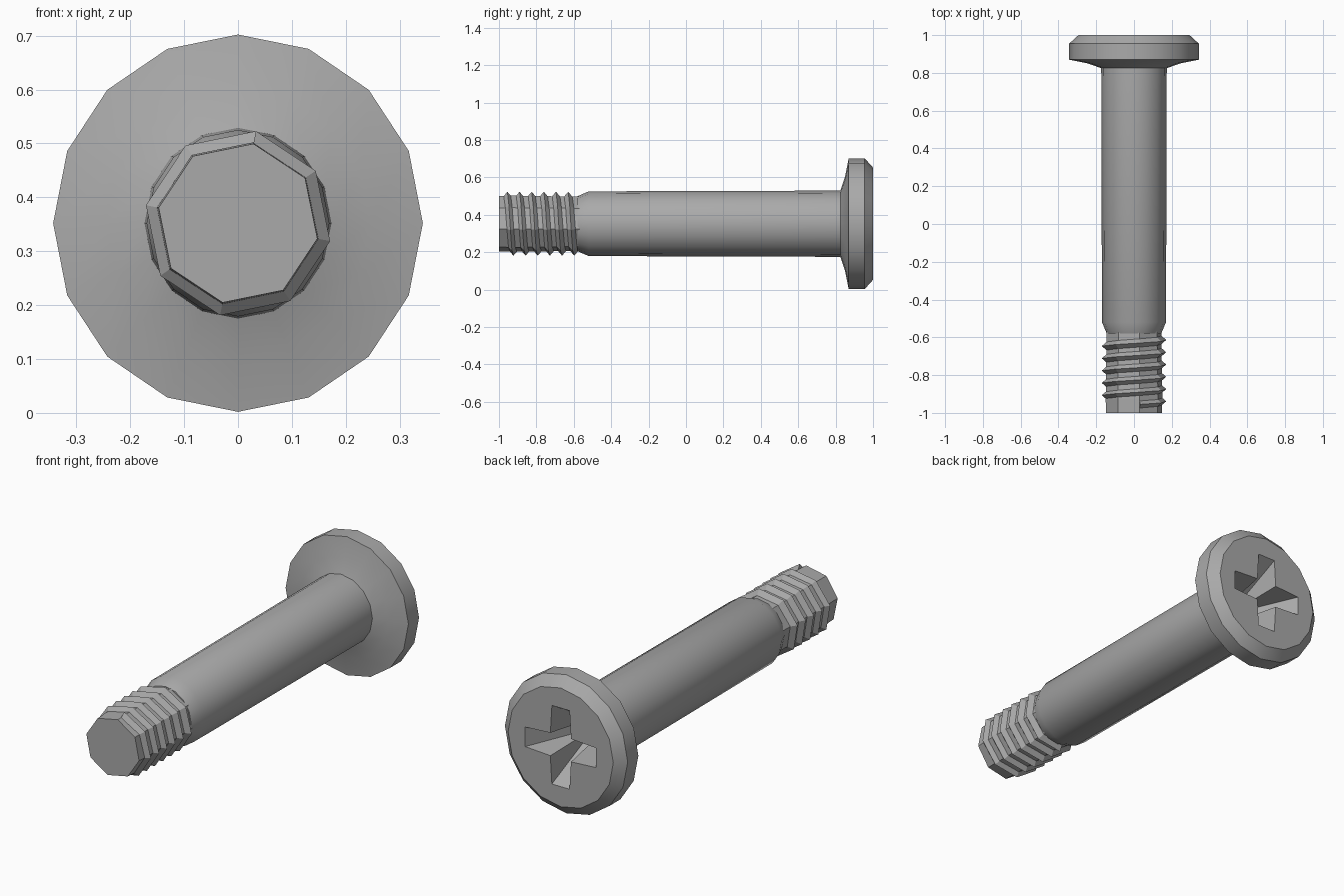
import bpy, bmesh
from math import sin, cos, pi, radians

cube = bpy.data.objects.get("Cube")
if cube:
    bpy.data.objects.remove(cube, do_unlink=True)

AXIS_Z = 0.352
steel = bpy.data.materials.new("grey steel")
steel.use_nodes = True
GREY = (0.4, 0.4, 0.4, 1)
steel.diffuse_color = GREY
steel.node_tree.nodes["Principled BSDF"].inputs["Base Color"].default_value = GREY


def skin(name, rings, wrap=True):
    """Join matching closed rings of points into a capped solid."""
    bm = bmesh.new()
    rows = [[bm.verts.new(p) for p in ring] for ring in rings]
    n = len(rows[0])
    for a, b in zip(rows, rows[1:]):
        for i in range(n):
            j = (i + 1) % n
            bm.faces.new((a[i], a[j], b[j], b[i]))
    bm.faces.new(rows[0])
    bm.faces.new(rows[-1])
    bmesh.ops.recalc_face_normals(bm, faces=bm.faces)
    mesh = bpy.data.meshes.new(name)
    bm.to_mesh(mesh)
    bm.free()
    mesh.materials.append(steel)
    obj = bpy.data.objects.new(name, mesh)
    bpy.context.collection.objects.link(obj)
    return obj


def polar(r, y, a, sx=1.0):
    return (r * sin(a) * sx, y, AXIS_Z + r * cos(a))


def lathe(name, profile, sides, turn=0.0, sx=1.0):
    return skin(name, [[polar(r, y, turn + 2 * pi * i / sides, sx)
                        for i in range(sides)] for y, r in profile])


def smooth(obj, angle):
    bpy.ops.object.select_all(action="DESELECT")
    obj.select_set(True)
    bpy.context.view_layer.objects.active = obj
    bpy.ops.object.shade_smooth_by_angle(angle=radians(angle))


# Head and plain shank, one turned solid
body = lathe("head_and_shank", [
    (1.0, 0.30), (0.955, 0.35), (0.87, 0.35), (0.85, 0.25),
    (0.825, 0.177), (-0.52, 0.173), (-0.58, 0.147)], 16, sx=0.98)

# Cross recess: tapered four-armed cutter
def cross(y, arm, half):
    pts = []
    for k in range(4):
        c, s = round(cos(k * pi / 2)), round(sin(k * pi / 2))
        for u, v in ((arm, -half * 0.85), (arm, half * 0.85), (half, half)):
            pts.append((u * c - v * s, y, AXIS_Z + u * s + v * c))
    return pts


cutter = skin("recess_cutter", [cross(1.02, 0.21, 0.06), cross(0.78, 0.07, 0.035)])
cutter.hide_render = True
cut = body.modifiers.new("recess", "BOOLEAN")
cut.operation = "DIFFERENCE"
cut.solver = "EXACT"
cut.object = cutter
bpy.context.view_layer.objects.active = body
bpy.ops.object.modifier_apply(modifier="recess")
bpy.data.objects.remove(cutter, do_unlink=True)
smooth(body, 30)

# Octagonal threaded core
TURN = radians(11)
core = lathe("thread_core", [(-1.0, 0.15), (-0.93, 0.153), (-0.56, 0.147)], 8, TURN)

# Helical thread ridge with a triangular section
PITCH, TURNS, SIDES = 0.065, 5.6, 8
sections = []
for i in range(int(TURNS * SIDES) + 1):
    a = TURN + 2 * pi * i / SIDES
    y = -0.955 + PITCH * i / SIDES
    sections.append([polar(0.143, y - 0.026, a), polar(0.174, y, a),
                     polar(0.143, y + 0.026, a)])
skin("thread_ridge", sections)
